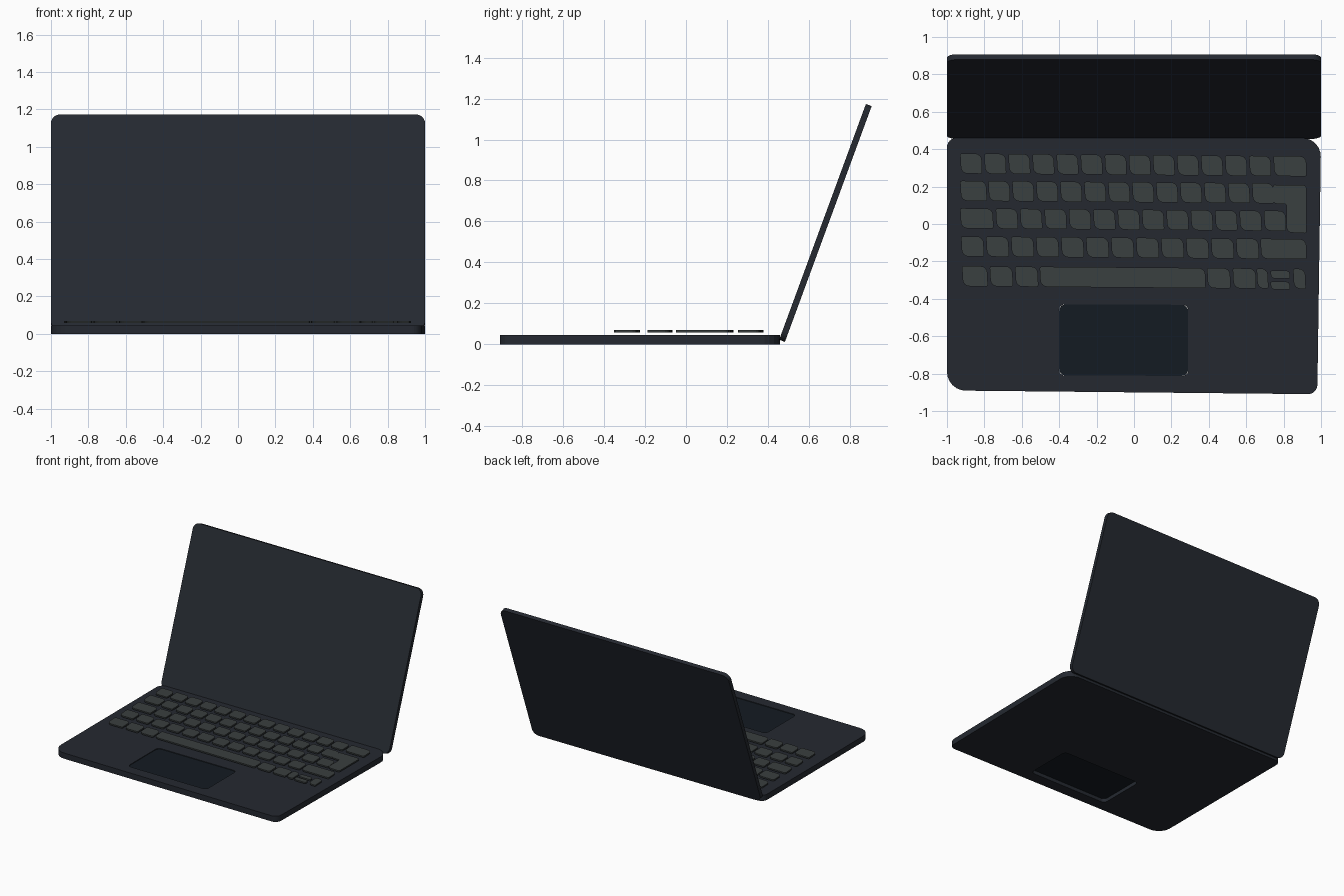
import bpy, bmesh, math
from mathutils import Vector, Matrix

if "Cube" in bpy.data.objects:
    bpy.data.objects.remove(bpy.data.objects["Cube"])


def material(name, rgb):
    m = bpy.data.materials.new(name)
    m.diffuse_color = (*rgb, 1)
    m.use_nodes = True
    m.node_tree.nodes["Principled BSDF"].inputs["Base Color"].default_value = m.diffuse_color
    return m


SHELL = material("dark_shell", (0.018, 0.022, 0.030))
KEY = material("key_grey", (0.042, 0.050, 0.050))
PAD = material("pad_navy", (0.007, 0.011, 0.016))


def rounded(points, radii, steps=6):
    """Round each corner of a polygon with its own radius."""
    out = []
    n = len(points)
    for i, r in enumerate(radii):
        p = Vector(points[i])
        a = p + (Vector(points[i - 1]) - p).normalized() * r
        b = p + (Vector(points[(i + 1) % n]) - p).normalized() * r
        for s in range(steps + 1):
            t = s / steps
            q = 0.59  # corner weight giving a near circular arc
            w = ((1 - t) ** 2, 2 * t * (1 - t) * q * 1.2, t * t)
            out.append((a * w[0] + p * w[1] + b * w[2]) / sum(w))
    return out


def add_plate(bm, outline, z0, z1):
    """Extrude a counter-clockwise outline into a flat plate."""
    low = [bm.verts.new((p.x, p.y, z0)) for p in outline]
    high = [bm.verts.new((p.x, p.y, z1)) for p in outline]
    bm.faces.new(high)
    bm.faces.new(low[::-1])
    n = len(low)
    for i in range(n):
        j = (i + 1) % n
        bm.faces.new((low[i], low[j], high[j], high[i]))


def finish(bm, name, mat):
    me = bpy.data.meshes.new(name)
    bm.to_mesh(me)
    bm.free()
    me.materials.append(mat)
    ob = bpy.data.objects.new(name, me)
    bpy.context.collection.objects.link(ob)
    return ob


def plate(name, points, radii, z0, z1, mat):
    bm = bmesh.new()
    add_plate(bm, rounded(points, radii), z0, z1)
    return finish(bm, name, mat)


# Base deck, slightly skewed, corners ordered front-left, front-right, back-right, back-left
base = plate("base", [(-1, -0.89), (0.98, -0.91), (1, 0.46), (-1, 0.46)],
             [0.10, 0.05, 0.10, 0.05], 0, 0.045, SHELL)

# Opening for the trackpad
pad_pts = [(-0.40, -0.81), (0.29, -0.812), (0.29, -0.432), (-0.40, -0.43)]
cutter = plate("pad_cutter", pad_pts, [0.03] * 4, -0.1, 0.1, SHELL)
cutter.hide_render = True
cutter.hide_viewport = True
cut = base.modifiers.new("pad_opening", 'BOOLEAN')
cut.operation = 'DIFFERENCE'
cut.solver = 'EXACT'
cut.object = cutter

# Trackpad
plate("trackpad", pad_pts, [0.035] * 4, 0.028, 0.04, PAD)

# Lid, built flat from the hinge and tilted back
lid = plate("lid", [(-1, 0), (1, 0), (1, 1.227), (-1, 1.227)],
            [0.05] * 4, -0.03, 0, SHELL)
lid.matrix_world = Matrix.Translation((0, 0.455, 0.022)) @ Matrix.Rotation(math.radians(69.8), 4, 'X')

# Keyboard rows: back edge y at x = 0, and (start, end, count) runs of equal keys
ROWS = [
    ("number_row", 0.37, [(-0.93, 0.73, 13), (0.745, 0.92, 1)]),
    ("upper_row", 0.224, [(-0.93, -0.79, 1), (-0.78, 0.745, 12)]),
    ("middle_row", 0.077, [(-0.93, -0.755, 1), (-0.74, 0.81, 12)]),
    ("lower_row", -0.073, [(-0.925, 0.665, 12), (0.675, 0.92, 1)]),
    ("bottom_row", -0.232, [(-0.92, -0.785, 1), (-0.772, -0.515, 2), (-0.505, 0.38, 1),
                            (0.39, 0.65, 2), (0.655, 0.715, 1), (0.85, 0.915, 1)]),
]
Z0, Z1 = 0.058, 0.069
GAP, DEPTH, SLOPE = 0.014, 0.108, -0.008


def add_key(bm, x0, x1, back, depth=DEPTH):
    def at(x, y):
        return (x, y + SLOPE * x)
    pts = [at(x0 + 0.006, back - depth), at(x1 + 0.004, back - depth), at(x1, back), at(x0, back)]
    r = min(0.034, depth * 0.4)
    add_plate(bm, rounded(pts, [r, 0.01, r, 0.01], 4), Z0, Z1)


for name, back, runs in ROWS:
    bm = bmesh.new()
    for start, end, count in runs:
        pitch = (end - start + GAP) / count
        for i in range(count):
            x = start + i * pitch
            add_key(bm, x, x + pitch - GAP, back)
    finish(bm, name, KEY)

# Half-height arrow keys
bm = bmesh.new()
for back in (-0.243, -0.302):
    add_key(bm, 0.728, 0.832, back, 0.042)
finish(bm, "arrow_keys", KEY)

# L-shaped enter key
plate("enter_key",
      [(0.815, -0.045), (0.922, -0.05), (0.922, 0.208), (0.742, 0.21), (0.745, 0.108), (0.815, 0.107)],
      [0.03, 0.01, 0.02, 0.01, 0.02, 0.01], Z0, Z1, KEY)
